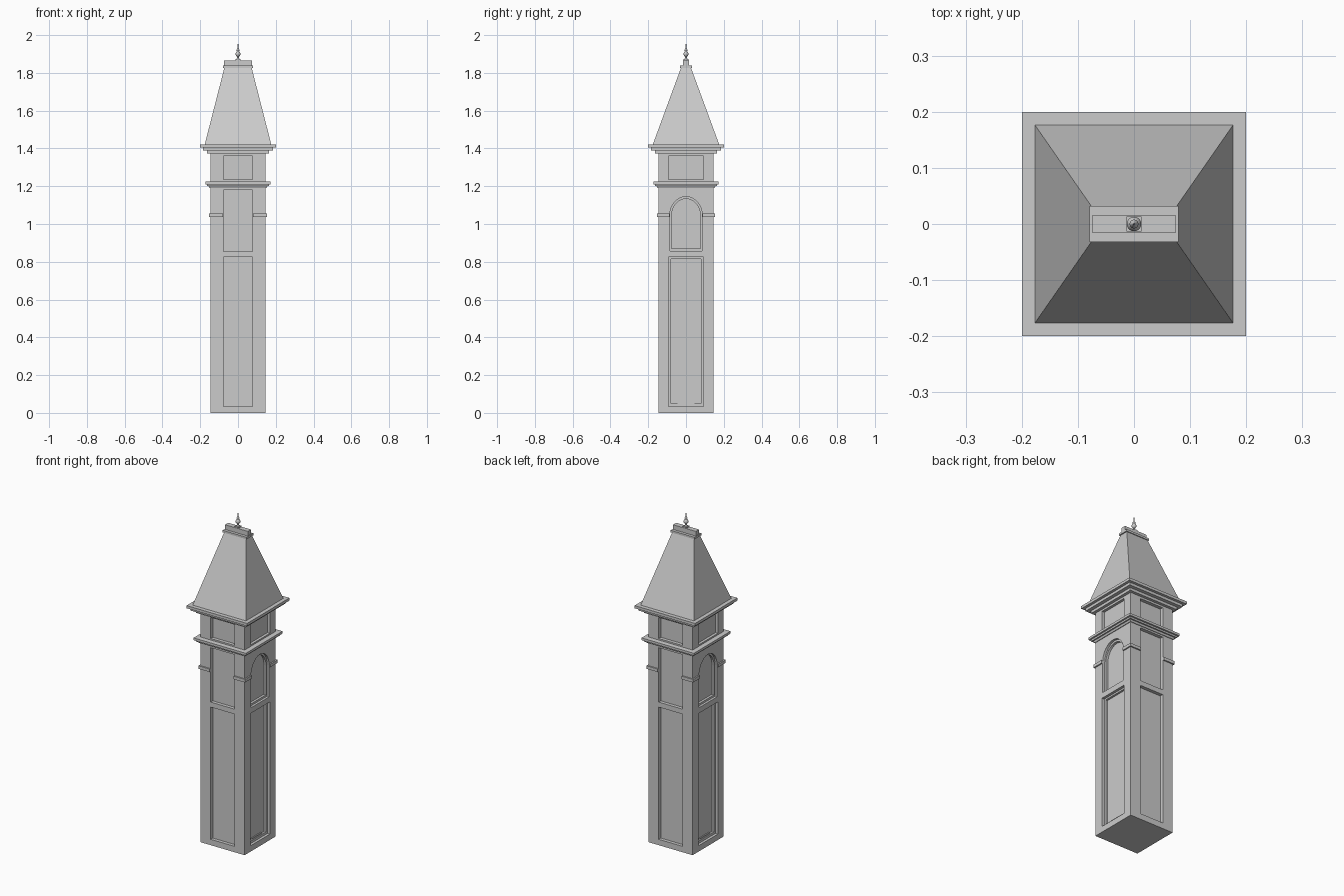
import bpy, bmesh, math
from mathutils import Matrix

if "Cube" in bpy.data.objects:
    bpy.data.objects.remove(bpy.data.objects["Cube"])

W = 0.146  # half width of the shaft

def finish(bm, name):
    bmesh.ops.recalc_face_normals(bm, faces=bm.faces)
    me = bpy.data.meshes.new(name)
    bm.to_mesh(me)
    bm.free()
    ob = bpy.data.objects.new(name, me)
    bpy.context.collection.objects.link(ob)
    return ob

def add_box(bm, x0, x1, y0, y1, z0, z1):
    m = Matrix.Translation(((x0+x1)/2, (y0+y1)/2, (z0+z1)/2)) @ Matrix.Diagonal((x1-x0, y1-y0, z1-z0, 1))
    bmesh.ops.create_cube(bm, size=1, matrix=m)

def slab(name, hx, hy, z0, z1):
    bm = bmesh.new()
    add_box(bm, -hx, hx, -hy, hy, z0, z1)
    return finish(bm, name)

def loft(name, rings):
    """Stack of rectangles (half x, half y, z)."""
    bm = bmesh.new()
    loops = [[bm.verts.new((sx*a, sy*b, z)) for sx, sy in ((-1, -1), (1, -1), (1, 1), (-1, 1))] for a, b, z in rings]
    for lo, hi in zip(loops, loops[1:]):
        for i in range(4):
            bm.faces.new((lo[i], lo[(i+1) % 4], hi[(i+1) % 4], hi[i]))
    bm.faces.new(loops[0][::-1])
    bm.faces.new(loops[-1])
    return finish(bm, name)

def arch_points(r, z0, spring, rise, n=16):
    pts = [(-r, z0), (r, z0)]
    return pts + [(r*math.cos(math.pi*i/n), spring + rise*math.sin(math.pi*i/n)) for i in range(n+1)]

def add_prism(bm, pts, x0, x1):
    a = [bm.verts.new((x0, y, z)) for y, z in pts]
    b = [bm.verts.new((x1, y, z)) for y, z in pts]
    n = len(pts)
    for i in range(n):
        bm.faces.new((a[i], a[(i+1) % n], b[(i+1) % n], b[i]))
    bm.faces.new(a[::-1])
    bm.faces.new(b)

# Shaft with sunk panels on every face
shaft = slab("shaft", W, W, 0, 1.38)
outer, inner = bmesh.new(), bmesh.new()
for s in (-1, 1):
    def span(depth):
        return sorted((s*(W-depth), s*(W+0.05)))
    for z0, z1 in ((0.035, 0.825), (0.855, 1.18), (1.235, 1.36)):
        add_box(outer, -0.078, 0.078, *span(0.02), z0, z1)
    for z0, z1 in ((0.035, 0.825), (1.235, 1.36)):
        add_box(outer, *span(0.016), -0.092, 0.092, z0, z1)
    add_prism(outer, arch_points(0.086, 0.858, 1.045, 0.1), *span(0.014))
    add_box(inner, *span(0.028), -0.079, 0.079, 0.05, 0.815)
    add_prism(inner, arch_points(0.076, 0.87, 1.045, 0.088), *span(0.028))
for bm, name in ((outer, "panel_cutter"), (inner, "inner_panel_cutter")):
    cutter = finish(bm, name)
    cutter.hide_render = True
    cutter.hide_viewport = True
    mod = shaft.modifiers.new(name, 'BOOLEAN')
    mod.operation = 'DIFFERENCE'
    mod.solver = 'EXACT'
    mod.object = cutter

# Impost bands wrapping the four corner piers
bm = bmesh.new()
for sx in (-1, 1):
    for sy in (-1, 1):
        add_box(bm, *sorted((sx*0.079, sx*0.154)), *sorted((sy*0.087, sy*0.154)), 1.037, 1.055)
finish(bm, "impost_bands")

# Small ledges at the foot of the side panels
bm = bmesh.new()
for s in (-1, 1):
    add_box(bm, *sorted((s*0.11, s*0.124)), -0.045, 0.045, 0.05, 0.057)
finish(bm, "panel_ledges")

# String course and cornice
loft("string_course", [(0.15, 0.15, 1.19), (0.155, 0.155, 1.2), (0.163, 0.163, 1.2), (0.163, 0.163, 1.21),
                       (0.173, 0.173, 1.21), (0.173, 0.173, 1.224), (W, W, 1.226)])
loft("cornice", [(0.163, 0.163, 1.372), (0.163, 0.163, 1.388), (0.184, 0.184, 1.388), (0.184, 0.184, 1.404),
                 (0.2, 0.2, 1.404), (0.2, 0.2, 1.42)])

# Steep hipped roof, ridge cap and crest
loft("roof", [(0.177, 0.177, 1.418), (0.072, 0.026, 1.828)])
slab("ridge_cap", 0.079, 0.032, 1.826, 1.838)
slab("ridge_crest", 0.075, 0.015, 1.838, 1.866)

# Finial: square foot, turned body and needle
slab("finial_foot", 0.013, 0.013, 1.866, 1.873)
profile = [(0.009, 1.873), (0.005, 1.879), (0.005, 1.886), (0.009, 1.889), (0.013, 1.897), (0.013, 1.904),
           (0.008, 1.912), (0.005, 1.915), (0.008, 1.919), (0.008, 1.922), (0.004, 1.928), (0.0015, 1.945), (0.0004, 2.0)]
bm = bmesh.new()
N = 16
rings = [[bm.verts.new((r*math.cos(2*math.pi*i/N), r*math.sin(2*math.pi*i/N), z)) for i in range(N)] for r, z in profile]
for lo, hi in zip(rings, rings[1:]):
    for i in range(N):
        bm.faces.new((lo[i], lo[(i+1) % N], hi[(i+1) % N], hi[i]))
bm.faces.new(rings[0][::-1])
bm.faces.new(rings[-1])
finial = finish(bm, "finial")
bpy.context.view_layer.objects.active = finial
finial.select_set(True)
bpy.ops.object.shade_smooth_by_angle(angle=math.radians(40))
